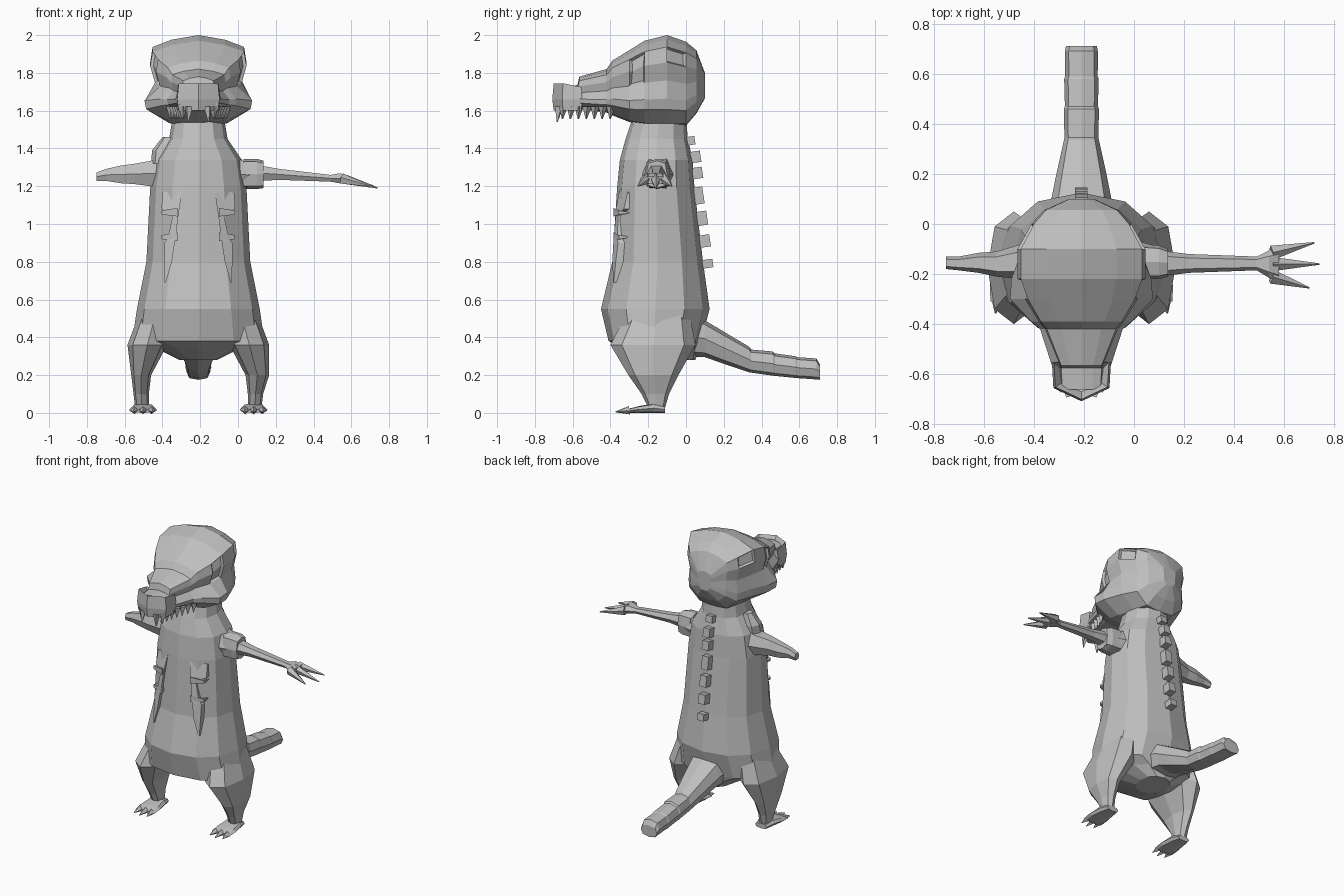
import bpy, bmesh, math
from mathutils import Vector

if "Cube" in bpy.data.objects:
    bpy.data.objects.remove(bpy.data.objects["Cube"])

CX = -0.21  # the body's centre line
grey = bpy.data.materials.new("plain grey")
grey.diffuse_color = (0.52, 0.52, 0.52, 1)
grey.use_nodes = True
grey.node_tree.nodes["Principled BSDF"].inputs["Base Color"].default_value = grey.diffuse_color


def finish(name, bm):
    bmesh.ops.recalc_face_normals(bm, faces=bm.faces)
    me = bpy.data.meshes.new(name)
    bm.to_mesh(me)
    bm.free()
    me.materials.append(grey)
    ob = bpy.data.objects.new(name, me)
    bpy.context.collection.objects.link(ob)
    return ob


def loft_bm(rings):
    bm = bmesh.new()
    vs = [[bm.verts.new(p) for p in r] for r in rings]
    n = len(vs[0])
    for a, b in zip(vs, vs[1:]):
        for i in range(n):
            bm.faces.new((a[i], a[(i + 1) % n], b[(i + 1) % n], b[i]))
    bm.faces.new(vs[0])
    bm.faces.new(vs[-1])
    bmesh.ops.recalc_face_normals(bm, faces=bm.faces)
    return bm


def loft(name, rings):
    return finish(name, loft_bm(rings))


def ring(axis, t, u0, u1, v0, v1, n=8, e=0.8, turn=0.0):
    """Rounded-box section spanning u0..u1, v0..v1 at position t along axis."""
    pts = []
    for i in range(n):
        a = 2 * math.pi * i / n + turn
        c, s = math.cos(a), math.sin(a)
        u = (u0 + u1) / 2 + (u1 - u0) / 2 * math.copysign(abs(c) ** e, c)
        v = (v0 + v1) / 2 + (v1 - v0) / 2 * math.copysign(abs(s) ** e, s)
        pts.append({'x': (t, u, v), 'y': (u, t, v), 'z': (u, v, t)}[axis])
    return pts


def spike(name, base, tip, r, n=4):
    base, tip = Vector(base), Vector(tip)
    d = tip - base
    q = d.to_track_quat('Z', 'Y')
    bm = bmesh.new()
    bmesh.ops.create_cone(bm, cap_ends=True, segments=n, radius1=r, radius2=0.003, depth=d.length)
    for v in bm.verts:
        v.co = q @ v.co + (base + tip) / 2
    return finish(name, bm)


def box(name, c, size, tilt=0.0):
    bm = bmesh.new()
    bmesh.ops.create_cube(bm, size=1)
    for v in bm.verts:
        x, y, z = (v.co[i] * size[i] for i in range(3))
        v.co = (c[0] + x, c[1] + y * math.cos(tilt) - z * math.sin(tilt),
                c[2] + y * math.sin(tilt) + z * math.cos(tilt))
    return finish(name, bm)


# torso: height, half width, front y, back y
torso = [(1.57, .135, -.28, .0), (1.45, .155, -.32, .01), (1.34, .23, -.35, .035),
         (1.19, .255, -.365, .045), (.8, .275, -.39, .09), (.55, .325, -.45, .125),
         (.38, .35, -.41, .08), (.34, .22, -.33, .07), (.28, .1, -.18, .05)]
loft("torso", [ring('z', z, CX - w, CX + w, f, b, 12, 0.9) for z, w, f, b in torso])

# legs and feet; the right thigh stays full further down
leg = [(.52, .14, .315, -.32, .02), (.36, .165, .375, -.40, .05), (.2, .25, .355, -.305, -.04),
       (.1, .262, .343, -.235, -.09), (.03, .262, .335, -.2, -.11)]
foot = [(-.11, .045, .035), (-.17, .06, .05), (-.25, .073, .036), (-.31, .07, .02)]
for side, s in (("left", -1), ("right", 1)):
    bulge = .02 if s > 0 else 0
    loft(side + "_leg", [ring('z', z, *sorted((CX + s * a, CX + s * (b + bulge * (z == .2)))), f, k, 8, .9)
                         for z, a, b, f, k in leg])
    fx = CX + s * .293
    loft(side + "_foot", [ring('y', y, fx - w, fx + w, 0, h, 8, .7) for y, w, h in foot])
    for k in (-1, 0, 1):
        spike(side + "_toe", (fx + k * .045, -.30, .014), (fx + k * .05, -.372 + .015 * abs(k), .006), .022)

# tail: y, half width, bottom, top; each segment flares slightly
tail = [(.0, .14, .30, .52), (.1, .12, .295, .49), (.2, .10, .26, .43), (.335, .07, .215, .35),
        (.345, .068, .213, .335), (.46, .07, .197, .325), (.47, .066, .196, .315),
        (.58, .069, .185, .30), (.59, .065, .184, .295), (.69, .066, .177, .288), (.71, .062, .175, .255)]
loft("tail", [ring('y', y, CX - w, CX + w, a, b, 8, .75) for y, w, a, b in tail])

# back spines: y, z, size
for y, z, h in [(.02, 1.44, .045), (.05, 1.355, .06), (.06, 1.27, .06), (.065, 1.15, .09),
                (.085, 1.03, .075), (.1, .91, .065), (.115, .79, .045)]:
    box("back_spine", (CX, y, z), (.05, .055, h), .15)

# left arm, a stump: x, y range, z range
stump = [(-.34, -.25, -.05, 1.15, 1.38), (-.45, -.22, -.08, 1.19, 1.345), (-.55, -.21, -.11, 1.205, 1.325),
         (-.62, -.195, -.115, 1.21, 1.315), (-.7, -.185, -.13, 1.225, 1.295), (-.75, -.18, -.13, 1.225, 1.275)]
loft("left_arm", [ring('x', *r, 6) for r in stump])
# torn shoulder stub leaning on the left shoulder
stub = [(1.32, -.46, -.36, -.24, -.1), (1.39, -.455, -.35, -.22, -.1), (1.46, -.40, -.34, -.19, -.12)]
loft("left_shoulder_stub", [ring('z', *r, 6) for r in stub])

# right arm with shoulder cuff, palm and three fingers
arm = [(-.06, -.25, -.05, 1.15, 1.38), (.06, -.22, -.08, 1.19, 1.33), (.14, -.205, -.11, 1.225, 1.31),
       (.22, -.195, -.12, 1.23, 1.295), (.49, -.185, -.13, 1.222, 1.262),
       (.54, -.215, -.105, 1.212, 1.272), (.58, -.235, -.09, 1.212, 1.255)]
loft("right_arm", [ring('x', *r, 6) for r in arm])
cuff = [(.03, -.22, -.08, 1.185, 1.345), (.10, -.22, -.085, 1.185, 1.345), (.135, -.21, -.1, 1.19, 1.335)]
loft("right_cuff", [ring('x', *r, 8, .6) for r in cuff])
for by, tip in ((-.115, (.72, -.075, 1.2)), (-.16, (.74, -.16, 1.19)), (-.21, (.70, -.255, 1.2))):
    spike("finger", (.55, by, 1.238), tip, .03, 5)

# chest flaps: a broad collar, two pointed ribs and a long tapering tail
flap = [(1.19, .085, .10, -.345), (1.165, .088, .19, -.355), (1.08, .10, .195, -.372), (1.05, .105, .135, -.372),
        (.93, .12, .16, -.382), (.9, .125, .18, -.385), (.8, .14, .18, -.39), (.69, .172, .178, -.385)]
for side, s in (("left", -1), ("right", 1)):
    rings = []
    for z, a, b, y in flap:  # outer edge wraps back around the torso
        a, b = CX + s * a, CX + s * b
        back = y + .45 * abs(b - a)
        rings.append([(a, y, z), (b, back, z), (b, back + .05, z), (a, y + .07, z)])
    loft(side + "_chest_flap", rings)
    for z in (1.065, .935):
        loft(side + "_rib", [[(CX + s * .11, -.385, z + .02), (CX + s * .11, -.385, z - .025),
                              (CX + s * .11, -.33, z - .005)],
                             [(CX + s * .195, -.355, z + .006), (CX + s * .195, -.355, z - .015),
                              (CX + s * .195, -.28, z - .005)]])

# head: y, width, cheek width, bottom, top
head_rings = [(.10, .05, .045, 1.665, 1.80), (.055, .15, .14, 1.585, 1.92), (.0, .20, .19, 1.52, 1.965),
              (-.10, .255, .235, 1.52, 2.0), (-.22, .255, .28, 1.525, 1.97), (-.30, .225, .285, 1.54, 1.92),
              (-.39, .17, .20, 1.575, 1.865), (-.42, .145, .165, 1.59, 1.82), (-.565, .085, .118, 1.61, 1.78),
              (-.575, .085, .11, 1.61, 1.735), (-.66, .08, .10, 1.605, 1.73)]


def head_section(y, w, c, b, t):
    h = t - b
    half = [(0, t), (w * .55, t - .05 * h), (w * .95, t - .13 * h), (w, t - .3 * h), (w * .9, t - .5 * h),
            (c, b + .3 * h), (c * .97, b + .18 * h), (c * .55, b + .02 * h), (0, b)]
    full = half + [(-x, z) for x, z in reversed(half[1:-1])]
    return [(CX + x, y, z) for x, z in full]


bm = loft_bm([head_section(*r) for r in head_rings])
# sunken eye sockets and ear panels
for s in (-1, 1):
    for y0, y1, z0, z1 in ((-.12, .02, 1.84, 1.95), (-.32, -.2, 1.74, 1.87)):
        pick = [f for f in bm.faces if y0 < f.calc_center_median().y < y1
                and z0 < f.calc_center_median().z < z1 and f.normal.x * s > .35]
        if pick:
            bmesh.ops.inset_region(bm, faces=pick, thickness=.012, depth=-.015)
finish("head", bm)

# snout tip with a blunt wedge front and a sunken nose opening on top
half_tip = [(.118, -.55), (.112, -.655), (0, -.708)]
outline = half_tip + [(-x, y) for x, y in half_tip[1::-1]]
bm = loft_bm([[(CX + x * k, -.6 + (y + .6) * k, z + (.02 if y < -.6 else 0) * (z > 1.7)) for x, y in outline]
              for z, k in ((1.6, .93), (1.66, 1), (1.725, .93))])
top = [f for f in bm.faces if f.normal.z > .8]
bmesh.ops.inset_region(bm, faces=top, thickness=.03, depth=0)
bmesh.ops.translate(bm, verts=list({v for f in top for v in f.verts}), vec=(0, 0, -.04))
finish("snout_tip", bm)

# teeth down both jaw edges and across the front
for s in (-1, 1):
    for i in range(7):
        y = -.65 + i * .042
        x = CX + s * (.082 + .065 * (i / 6) ** 1.5)
        spike("side_tooth", (x, y, 1.622), (x, y - .004, 1.555), .024)
for k in (-1, 1):
    spike("front_tooth", (CX + k * .05, -.672, 1.62), (CX + k * .055, -.682, 1.54), .024)
